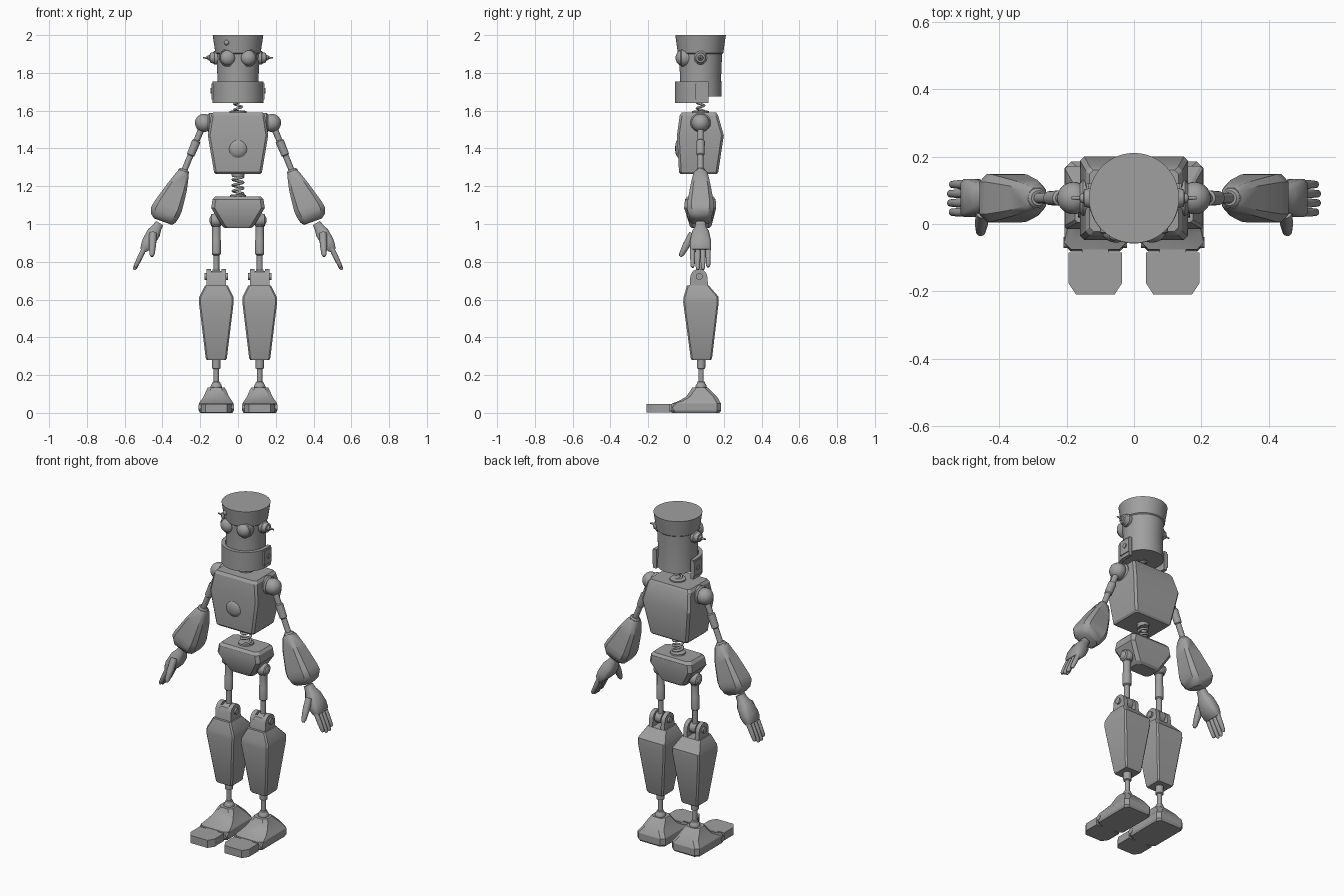
import bpy, bmesh, math
from mathutils import Vector

if "Cube" in bpy.data.objects:
    bpy.data.objects.remove(bpy.data.objects["Cube"])

grey = bpy.data.materials.new("plain_grey")
grey.diffuse_color = (0.35, 0.35, 0.35, 1)
grey.use_nodes = True
grey.node_tree.nodes["Principled BSDF"].inputs["Base Color"].default_value = grey.diffuse_color
CY = 0.077  # depth of the body axis


def finish(name, bm, mirror=False, angle=32):
    bmesh.ops.remove_doubles(bm, verts=bm.verts, dist=1e-5)
    bmesh.ops.recalc_face_normals(bm, faces=bm.faces)
    me = bpy.data.meshes.new(name)
    bm.to_mesh(me)
    bm.free()
    me.materials.append(grey)
    me.polygons.foreach_set("use_smooth", [True] * len(me.polygons))
    me.set_sharp_from_angle(angle=math.radians(angle))
    ob = bpy.data.objects.new(name, me)
    bpy.context.collection.objects.link(ob)
    if mirror:
        ob.modifiers.new("mirror", 'MIRROR').use_mirror_merge = False
    return ob


def skin(bm, rings):
    rings = [[bm.verts.new(p) for p in r] for r in rings]
    n = len(rings[0])
    for a, b in zip(rings, rings[1:]):
        for i in range(n):
            bm.faces.new((a[i], a[(i + 1) % n], b[(i + 1) % n], b[i]))
    bm.faces.new(rings[0])
    bm.faces.new(rings[-1])


def lathe(name, profile, origin, axis=(0, 0, 1), mirror=False, seg=32):
    """profile: (distance along axis, radius)"""
    d = Vector(axis).normalized()
    u = d.orthogonal().normalized()
    v = d.cross(u)
    bm = bmesh.new()
    skin(bm, [[Vector(origin) + d * t + (u * math.cos(a) + v * math.sin(a)) * max(r, 1e-4)
               for a in (2 * math.pi * i / seg for i in range(seg))] for t, r in profile])
    return finish(name, bm, mirror)


def rod(name, a, b, profile, mirror=False, seg=20):
    """profile: (fraction from a to b, radius)"""
    d = Vector(b) - Vector(a)
    return lathe(name, [(t * d.length, r) for t, r in profile], a, d, mirror, seg)


def ball(name, c, r, mirror=False):
    prof = [(-r * math.cos(math.pi * i / 14), r * math.sin(math.pi * i / 14)) for i in range(15)]
    return lathe(name, prof, c, (0, 0, 1), mirror)


def loft(name, rings, u=(1, 0, 0), v=(0, 1, 0), mirror=False, angle=25):
    """rings: (centre, half width along u, half width along v, corner cut)"""
    u, v = Vector(u), Vector(v)
    out = []
    for c, a, b, k in rings:
        pts = [(a, b - k), (a - k, b), (k - a, b), (-a, b - k),
               (-a, k - b), (k - a, -b), (a - k, -b), (a, k - b)]
        out.append([Vector(c) + u * p + v * q for p, q in pts])
    bm = bmesh.new()
    skin(bm, out)
    return finish(name, bm, mirror, angle)


def zloft(name, levels, x=0, cut=0.012, mirror=False):
    """levels: (z, half width, front y, back y)"""
    return loft(name, [((x, (f + b) / 2, z), h, (b - f) / 2, cut) for z, h, f, b in levels], mirror=mirror)


def prism(name, pts, lo, hi, axis, mirror=False):
    """outline pts extruded along x (pts are y,z) or z (pts are x,y)"""
    place = (lambda p, h: (h, *p)) if axis == 'x' else (lambda p, h: (*p, h))
    bm = bmesh.new()
    skin(bm, [[place(p, h) for p in pts] for h in (lo, hi)])
    return finish(name, bm, mirror)


def spring(name, z0, z1, radius, turns, wire):
    cu = bpy.data.curves.new(name, 'CURVE')
    cu.dimensions, cu.bevel_depth, cu.bevel_resolution = '3D', wire, 2
    cu.use_fill_caps = True
    n = turns * 16
    sp = cu.splines.new('POLY')
    sp.points.add(n)
    for i, p in enumerate(sp.points):
        a = 2 * math.pi * i / 16
        p.co = (radius * math.cos(a), CY + radius * math.sin(a), z0 + (z1 - z0) * i / n, 1)
    cu.materials.append(grey)
    bpy.context.collection.objects.link(bpy.data.objects.new(name, cu))


# head, flared at the top
lathe("head", [(1.675, 0), (1.675, .112), (1.78, .109), (1.9, .114), (1.905, .12), (2.0, .134), (2.0, 0)],
      (0, CY, 0), seg=48)

# jaw: open U-shaped shell with hinge plates
arc = [math.pi * i / 24 for i in range(25)]
outer = [(.135 * math.cos(a), CY - .135 * math.sin(a)) for a in arc]
inner = [(.114 * math.cos(a), CY - .114 * math.sin(a)) for a in reversed(arc)]
prism("jaw", [(.135, .12)] + outer + [(-.135, .12), (-.114, .12)] + inner + [(.114, .12)], 1.64, 1.755, 'z')
prism("jaw_plate", [(.05, 1.66), (.12, 1.66), (.12, 1.745), (.05, 1.745)], .13, .141, 'x', True)
lathe("jaw_bolt", [(.13, .014), (.146, .014), (.146, 0)], (0, .09, 1.705), (1, 0, 0), True, 16)

# goggle eyes, ear bolts, hat stud
lens = [(.045 + .03 * math.sin(a), .04 * math.cos(a)) for a in (math.pi / 2 * i / 7 for i in range(8))]
lathe("eye", [(0, .04), (.02, .047), (.045, .047), (.048, .042)] + lens[0:], (.054, .02, 1.88), (0, -1, 0), True)
lathe("ear_bolt", [(.1, .036), (.125, .036), (.13, .03), (.148, .025), (.15, .015), (.16, .012),
                   (.162, .006), (.185, .004), (.185, 0)], (0, CY, 1.88), (1, 0, 0), True)
ball("hat_stud", (-.06, -.035, 1.96), .014)

# neck and waist springs with seats
spring("neck_spring", 1.59, 1.68, .02, 3, .006)
lathe("neck_seat", [(1.58, .045), (1.597, .045), (1.602, .03), (1.602, 0)], (0, CY, 0))
spring("waist_spring", 1.13, 1.28, .027, 5, .007)
lathe("waist_top_seat", [(1.25, 0), (1.25, .032), (1.275, .036)], (0, CY, 0))
lathe("waist_low_seat", [(1.13, .045), (1.153, .042), (1.157, .03), (1.157, 0)], (0, CY, 0))

# torso, chest disc and pelvis
zloft("torso", [(1.265, .118, -.028, .163), (1.275, .127, -.037, .171), (1.47, .16, -.048, .2),
                (1.575, .143, -.033, .17), (1.59, .132, -.022, .16)])
lathe("chest_disc", [(0, .05), (.042, .05), (.046, .044), (.05, .04), (.056, .025), (.058, 0)],
      (0, .0, 1.4), (0, -1, 0))
zloft("pelvis", [(.978, .07, .03, .122), (.99, .085, .02, .135), (1.085, .142, -.01, .16),
                 (1.13, .135, -.005, .157), (1.145, .122, .008, .145)], cut=.018)

# arms
lathe("shoulder_socket", [(.12, .05), (.152, .054), (.16, .045), (.16, 0)], (0, CY, 1.535), (1, 0, 0), True)
ball("shoulder", (.18, CY, 1.535), .048, True)
rod("upper_arm", (.187, CY, 1.52), (.292, CY, 1.265),
    [(0, .018), (.3, .016), (.32, .023), (.6, .021), (.62, .016), (1, .016)], True)
d = Vector((.342, 0, -.94))
side = Vector((.94, 0, .342))
top = Vector((.288, CY, 1.278))
rod("elbow_collar", top - d * .012, top + d * .03, [(0, .022), (.2, .029), (1, .032)], True)
loft("forearm", [(top + d * t + side * s, a, b, k) for t, s, a, b, k in (
    (0, 0, .024, .03, .012), (.015, 0, .034, .038, .014), (.09, .004, .055, .053, .016),
    (.2, .014, .077, .07, .022), (.235, .018, .079, .072, .024), (.27, .016, .068, .06, .024),
    (.287, .012, .05, .042, .02))], side, mirror=True, angle=40)

# hands
hd = Vector((.51, 0, -.86))
hs = Vector((.86, 0, .51))
wrist = Vector((.415, CY, 1.005))
loft("palm", [(wrist + hd * t, a, b, k) for t, a, b, k in (
    (0, .022, .026, .01), (.03, .026, .03, .012), (.06, .036, .044, .016), (.12, .034, .056, .014),
    (.155, .024, .056, .01), (.17, .016, .05, .008))], hs, mirror=True, angle=50)
for i, drop in enumerate((.012, 0, 0, .014)):
    y = .035 + .0275 * i
    rod(f"finger_{i + 1}", (.492, y, .88), (.55 - drop * .45, y, .758 + drop),
        [(0, .014), (.5, .0135), (.92, .011), (1, .006)], True, 12)
rod("thumb", (.45, .035, .95), (.456, -.03, .828), [(0, .02), (.5, .02), (.9, .014), (1, .007)], True, 12)

# legs
LX = .115
ball("hip_ball", (LX, CY, 1.02), .037, True)
lathe("hip_cap", [(0, .037), (.03, .032), (.034, .026), (.034, 0)], (LX - .005, CY, 1.02), (1, 0, 0), True)
rod("thigh", (LX, CY, 1.02), (LX, CY, .72),
    [(0, .026), (.1, .026), (.11, .022), (.33, .022), (.35, .024), (.6, .024), (.62, .016), (1, .016)], True)
lathe("knee_knuckle", [(-.02, 0), (-.02, .033), (.02, .033), (.02, 0)], (LX, CY - .003, .725), (1, 0, 0), True)
zloft("shin", [(.28, .05, .03, .132), (.29, .056, .025, .138), (.585, .092, -.015, .173),
               (.615, .09, -.012, .172), (.675, .06, .005, .12)], LX, .008, True)
# rounded knee fork with a closed front
knee = [(.02, .65), (.12, .65)] + [(.068 + .045 * math.cos(a), .717 + .045 * math.sin(a))
                                   for a in (math.pi * i / 12 for i in range(13))]
for i, x in enumerate((LX - .052, LX + .027)):
    prism(f"knee_fork_{i + 1}", knee, x, x + .025, 'x', True)
prism("knee_front", [(.018, .65), (.045, .65), (.045, .75), (.033, .745), (.023, .725)],
      LX - .05, LX + .05, 'x', True)
lathe("knee_bolt", [(-.062, 0), (-.062, .018), (.062, .018), (.062, 0)], (LX, .07, .722), (1, 0, 0), True, 16)

# ankles and feet
rod("ankle_rod", (LX, CY + .003, .3), (LX, CY + .003, .13),
    [(0, .024), (.38, .022), (.4, .014), (.78, .014), (.8, .02), (1, .03)], True)
ball("ankle_ball", (LX, CY + .003, .135), .03, True)
zloft("foot", [(0, .086, -.075, .178), (.012, .092, -.082, .185), (.05, .092, -.075, .185),
               (.062, .084, -.04, .178), (.085, .068, .0, .165), (.12, .053, .025, .13),
               (.135, .044, .033, .115)], LX, .02, True)
prism("toe", [(LX + sx * x, y) for sx, x, y in (
    (-1, .08, -.085), (-1, .08, -.175), (-1, .057, -.21), (1, .057, -.21), (1, .08, -.175), (1, .08, -.085),
    (1, .04, -.085), (1, .04, -.06), (-1, .04, -.06), (-1, .04, -.085))], .002, .048, 'z', True)
lathe("toe_hinge", [(-.094, 0), (-.094, .016), (.094, .016), (.094, 0)], (LX, -.055, .028), (1, 0, 0), True, 16)
